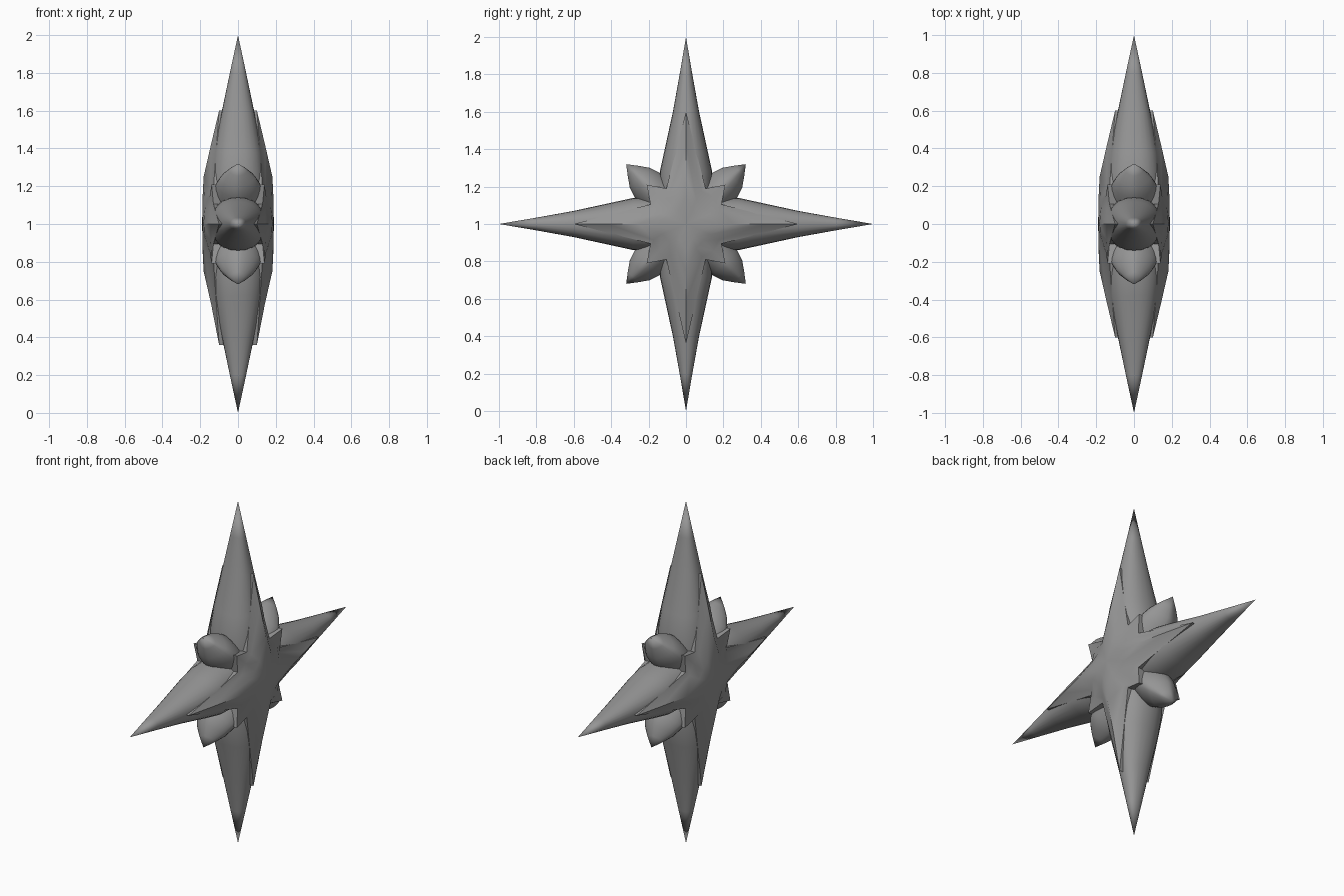
import bpy, bmesh, math
from mathutils import Matrix, Vector

if "Cube" in bpy.data.objects:
    bpy.data.objects.remove(bpy.data.objects["Cube"])

grey = bpy.data.materials.new("stone grey")
grey.diffuse_color = (0.3, 0.3, 0.3, 1)
grey.use_nodes = True
grey.node_tree.nodes["Principled BSDF"].inputs["Base Color"].default_value = grey.diffuse_color


def finish(bm, name, angle):
    bmesh.ops.recalc_face_normals(bm, faces=bm.faces)
    mesh = bpy.data.meshes.new(name)
    bm.to_mesh(mesh)
    bm.free()
    ob = bpy.data.objects.new(name, mesh)
    bpy.context.collection.objects.link(ob)
    mesh.materials.append(grey)
    bpy.ops.object.select_all(action='DESELECT')
    ob.select_set(True)
    bpy.context.view_layer.objects.active = ob
    bpy.ops.object.shade_smooth_by_angle(angle=math.radians(angle))


def spike(name, turn, tip, rings, power, sides=24):
    """Loft of rounded sections (distance, half x, half width), turned about x."""
    bm = bmesh.new()
    loops = []
    for d, hx, hw in rings:
        loop = []
        for i in range(sides):
            a = 2 * math.pi * i / sides
            c, s = math.cos(a), math.sin(a)
            loop.append(bm.verts.new((hx * math.copysign(abs(c) ** power, c),
                                      hw * math.copysign(abs(s) ** power, s), d)))
        loops.append(loop)
    top = bm.verts.new((0, 0, tip))
    bm.faces.new(loops[0])
    for i in range(sides):
        j = (i + 1) % sides
        for a, b in zip(loops, loops[1:]):
            bm.faces.new((a[i], a[j], b[j], b[i]))
        bm.faces.new((loops[-1][i], loops[-1][j], top))
    m = Matrix.Translation((0, 0, 1)) @ Matrix.Rotation(math.radians(turn), 4, 'X')
    bmesh.ops.transform(bm, matrix=m, verts=bm.verts)
    finish(bm, name, 40)


# Four long spikes and four short diagonal ones
LONG = [(0, .15, .13), (.14, .148, .142), (.28, .142, .14),
        (.38, .13, .118), (.6, .085, .07), (.8, .043, .034)]
SHORT = [(0, .12, .1), (.2, .125, .1), (.29, .12, .095), (.35, .09, .075), (.4, .05, .04)]
for k, side in enumerate(("top", "front", "bottom", "back")):
    spike(side + "_spike", 90 * k, 1, LONG, 0.9)
    spike(side + "_diagonal_spike", 90 * k + 45, .452, SHORT, 1.25)


# Layered star plate: each ring gives (reach, x) for the tip,
# (across, along, x) for the notch and (offset, x) for the diagonal point
RINGS = [((.6, .03), (.105, .19, .05), (.21, .05)),
         ((.6, .1), (.105, .19, .13), (.21, .14)),
         ((.42, .143), (.085, .175, .145), (.145, .15)),
         ((.25, .182), (.055, .13, .178), (.09, .174)),
         ((.15, .187), (.035, .08, .187), (.05, .186))]


def star_plate(name, sign):
    bm = bmesh.new()
    loops = []
    for tip, notch, diag in RINGS:
        loop = []
        for k in range(4):
            reach = tip[0] + (.04 if k == 2 and tip[0] == .6 else 0)
            pts = [(tip[1], 0, reach), (notch[2], notch[0], notch[1]),
                   (diag[1], diag[0], diag[0]), (notch[2], notch[1], notch[0])]
            rot = Matrix.Rotation(-math.pi / 2 * k, 3, 'X')
            for p in pts:
                v = rot @ Vector(p)
                loop.append(bm.verts.new((sign * v.x, v.y, v.z + 1)))
        loops.append(loop)
    hub = bm.verts.new((sign * .19, 0, 1))
    n = len(loops[0])
    for i in range(n):
        j = (i + 1) % n
        for a, b in zip(loops, loops[1:]):
            bm.faces.new((a[i], a[j], b[j], b[i]))
        bm.faces.new((loops[-1][i], loops[-1][j], hub))
    bm.faces.new(loops[0])
    finish(bm, name, 40)


star_plate("right_star_plate", 1)
star_plate("left_star_plate", -1)
